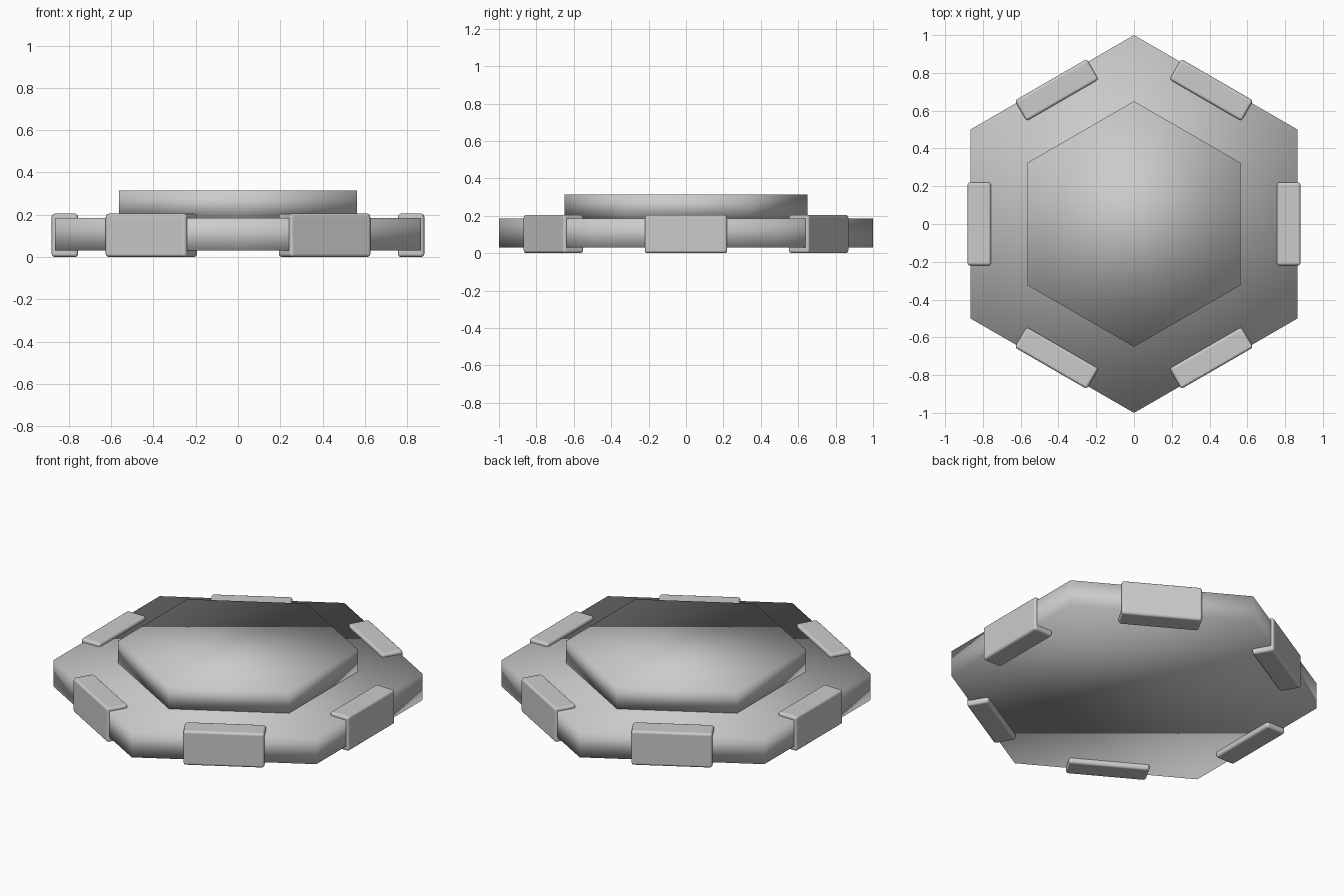
import bpy
from math import cos, sin, pi

cube = bpy.data.objects.get("Cube")
if cube:
    bpy.data.objects.remove(cube, do_unlink=True)

# Single plain grey for the whole model
grey = bpy.data.materials.new("light_grey")
grey.use_nodes = True
colour = (0.6, 0.6, 0.6, 1)
grey.diffuse_color = colour
grey.node_tree.nodes["Principled BSDF"].inputs["Base Color"].default_value = colour


def hex_slab(name, radius, bottom, top):
    """Smooth-shaded hexagonal prism with corners on the y axis."""
    bpy.ops.mesh.primitive_cylinder_add(
        vertices=6, radius=radius, depth=top - bottom,
        location=(0, 0, (bottom + top) / 2))
    slab = bpy.context.object
    slab.name = name
    slab.data.materials.append(grey)
    bpy.ops.object.shade_smooth()
    return slab


# Wide base plate and smaller raised plate
hex_slab("base_plate", 1.0, 0.03, 0.185)
hex_slab("raised_plate", 0.65, 0.185, 0.315)

# Rounded block clamped on the middle of each side
for i in range(6):
    angle = i * pi / 3
    bpy.ops.mesh.primitive_cube_add(
        size=1, location=(0.819 * cos(angle), 0.819 * sin(angle), 0.1025),
        rotation=(0, 0, angle))
    block = bpy.context.object
    block.name = f"edge_block_{i + 1}"
    block.scale = (0.125, 0.44, 0.205)
    bpy.ops.object.transform_apply(location=False, rotation=False, scale=True)
    block.data.materials.append(grey)
    bpy.ops.object.shade_smooth()
    bevel = block.modifiers.new("rounded_edges", 'BEVEL')
    bevel.width = 0.015
    bevel.segments = 3
    bevel.harden_normals = True
